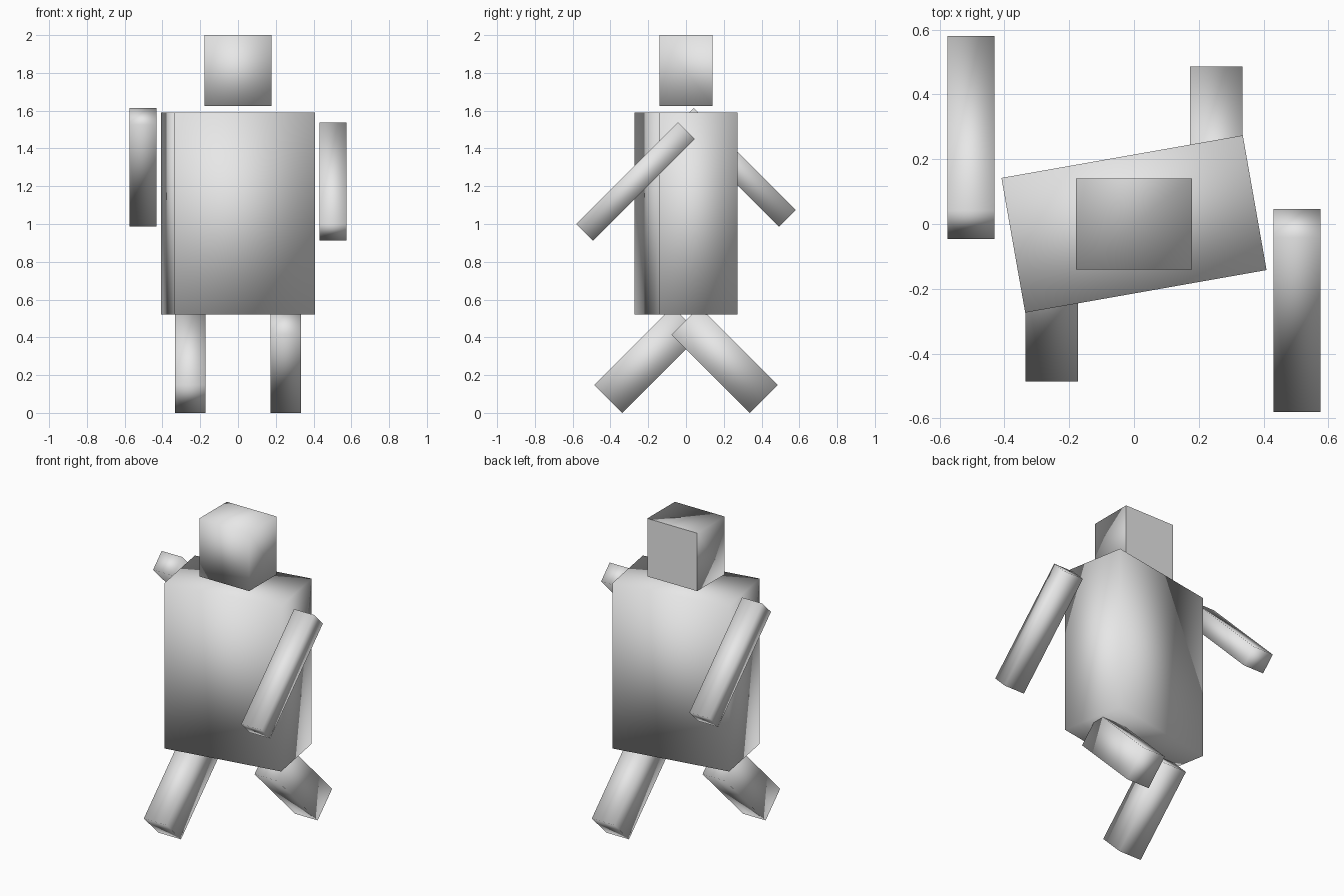
import bpy
import bmesh
import math
from mathutils import Matrix, Vector

if "Cube" in bpy.data.objects:
    bpy.data.objects.remove(bpy.data.objects["Cube"])

grey = bpy.data.materials.new("light_grey")
grey.diffuse_color = (0.8, 0.8, 0.8, 1.0)
grey.use_nodes = True
grey.node_tree.nodes["Principled BSDF"].inputs["Base Color"].default_value = grey.diffuse_color


def box(name, size, centre, axis="X", degrees=0.0, flat_back=False):
    """Soft-shaded box, turned about one axis, with an optional flat back."""
    bm = bmesh.new()
    bmesh.ops.create_cube(bm, size=1.0)
    bmesh.ops.scale(bm, vec=Vector(size), verts=bm.verts)
    bm.normal_update()
    for face in bm.faces:
        face.smooth = True
    if flat_back:
        back = [f for f in bm.faces if f.normal.y > 0.9]
        back[0].smooth = False
        bmesh.ops.split(bm, geom=back)
    turn = Matrix.Rotation(math.radians(degrees), 4, axis)
    bmesh.ops.transform(bm, matrix=turn, verts=bm.verts)
    mesh = bpy.data.meshes.new(name)
    bm.to_mesh(mesh)
    bm.free()
    mesh.materials.append(grey)
    obj = bpy.data.objects.new(name, mesh)
    obj.location = centre
    bpy.context.collection.objects.link(obj)
    return obj


# Head and twisted torso
box("head", (0.357, 0.282, 0.375), (0, 0, 1.8125), flat_back=True)
box("torso", (0.756, 0.422, 1.07), (0, 0, 1.055), "Z", 10)

# Limbs swing in opposite directions on each side
for side, label, arm_z in ((1, "right", 1.225), (-1, "left", 1.30)):
    box(label + "_arm", (0.145, 0.125, 0.762),
        (side * 0.503, side * -0.267, arm_z), "X", side * -45)
    box(label + "_leg", (0.162, 0.21, 0.585),
        (side * 0.253, side * 0.205, 0.281), "X", side * 45)
